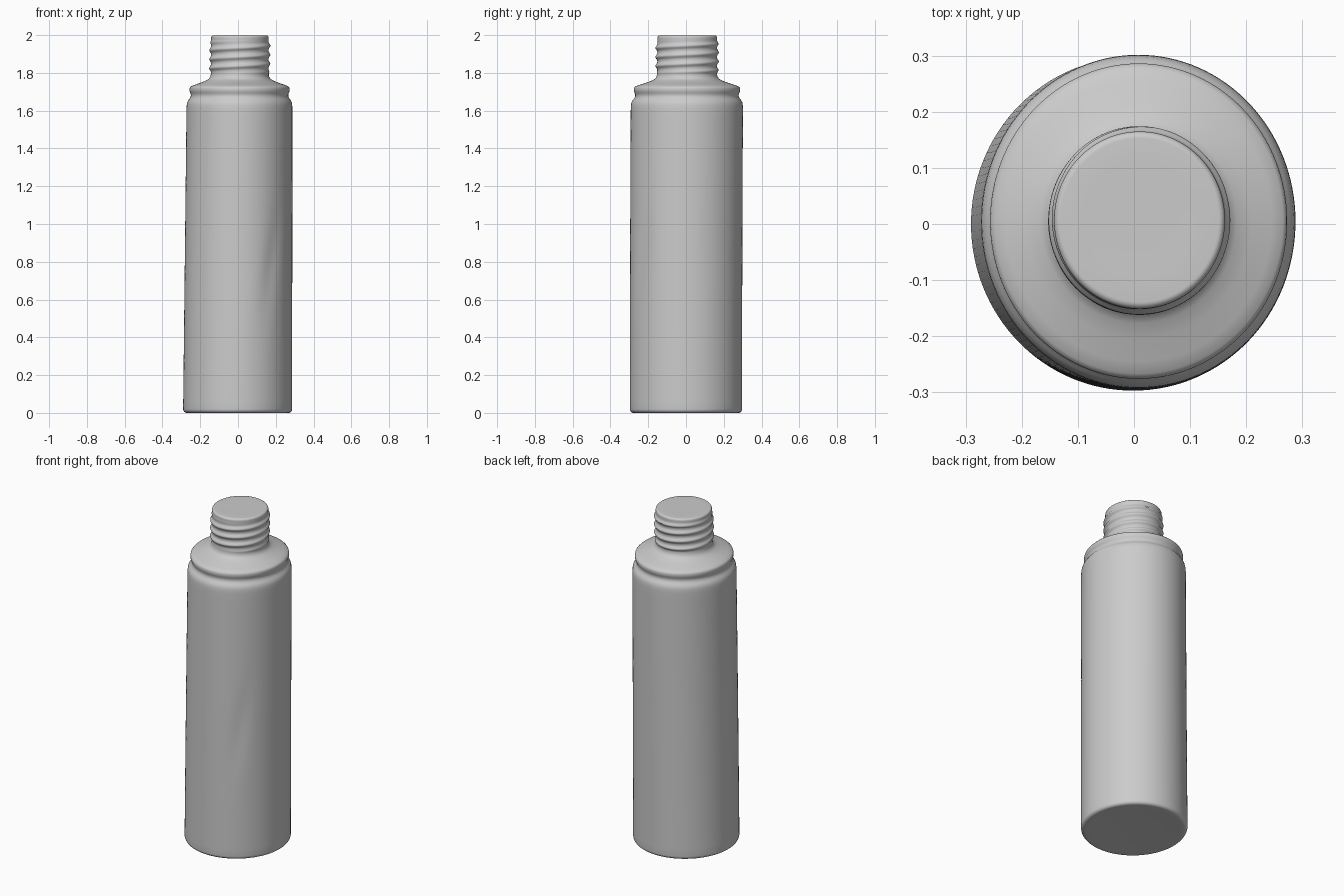
import bpy, bmesh, math

if "Cube" in bpy.data.objects:
    bpy.data.objects.remove(bpy.data.objects["Cube"])

SEG = 128

def smooth_profile(pts, steps):
    """Linear resample of a profile, keeping every control point."""
    out = []
    for (r0, z0), (r1, z1) in zip(pts, pts[1:]):
        for i in range(steps):
            t = i / steps
            out.append((r0 + (r1 - r0) * t, z0 + (z1 - z0) * t))
    return out + [pts[-1]]

def arc(cr, cz, rad, a0, a1, n=6):
    return [(cr + rad * math.cos(math.radians(a0 + (a1 - a0) * i / n)),
             cz + rad * math.sin(math.radians(a0 + (a1 - a0) * i / n))) for i in range(n + 1)]

# base, wall, upper bead and shoulder
profile = [(0.15, 0.004), (0.25, 0.001)] + arc(0.277, 0.02, 0.02, -90, 0)
profile += smooth_profile([(0.297, 0.06), (0.297, 1.61)], 40)
profile += [(0.296, 1.63), (0.293, 1.645), (0.286, 1.657), (0.278, 1.666),
            (0.274, 1.676), (0.274, 1.686), (0.278, 1.696), (0.281, 1.704), (0.281, 1.716)]
profile += [(0.279, 1.723), (0.272, 1.729), (0.25, 1.737), (0.21, 1.750),
            (0.182, 1.761), (0.168, 1.770), (0.161, 1.782)]
# neck and closed mouth
profile += smooth_profile([(0.158, 1.795), (0.158, 1.982)], 44)
profile += arc(0.146, 1.986, 0.012, 5, 90) + [(0.10, 1.997), (0.05, 1.997)]

def thread(theta, z):
    """Helical screw ridge that fades out at both ends."""
    fade = min(1, max(0, (z - 1.79) / 0.025)) * min(1, max(0, (1.972 - z) / 0.02))
    wave = 0.5 + 0.5 * math.cos(2 * math.pi * (z - 1.80) / 0.048 - theta)
    return 0.010 * fade * wave ** 1.5

def dent(theta, z):
    """Shallow slanted dent in the squeezed wall."""
    a = (theta - math.radians(308) + math.pi) % (2 * math.pi) - math.pi
    a -= (z - 0.8) * 0.5
    return 0.006 * math.exp(-(a / 0.16) ** 2 - ((z - 0.78) / 0.25) ** 2)

def place(r, theta, z):
    """Slightly oval section on a slightly leaning axis."""
    t = z / 2
    squash = 0.972 - 0.03 * min(z, 1.7) / 1.7 + 0.022 * min(1, max(0, (z - 1.72) / 0.05))
    return (-0.002 + 0.012 * t + r * squash * math.cos(theta), 0.007 * t * t + r * math.sin(theta), z)

bm = bmesh.new()
rings = []
for r, z in profile:
    ring = []
    for i in range(SEG):
        th = 2 * math.pi * i / SEG
        ring.append(bm.verts.new(place(r + thread(th, z) - dent(th, z), th, z)))
    rings.append(ring)
for a, b in zip(rings, rings[1:]):
    for i in range(SEG):
        j = (i + 1) % SEG
        bm.faces.new((a[i], a[j], b[j], b[i]))
bottom = bm.verts.new(place(0, 0, 0.004))
top = bm.verts.new(place(0, 0, 1.997))
for i in range(SEG):
    j = (i + 1) % SEG
    bm.faces.new((bottom, rings[0][j], rings[0][i]))
    bm.faces.new((top, rings[-1][i], rings[-1][j]))

mesh = bpy.data.meshes.new("bottle")
bm.to_mesh(mesh)
bm.free()
bottle = bpy.data.objects.new("bottle", mesh)
bpy.context.collection.objects.link(bottle)
bpy.context.view_layer.objects.active = bottle
bottle.select_set(True)
bpy.ops.object.shade_smooth_by_angle(angle=math.radians(50))
